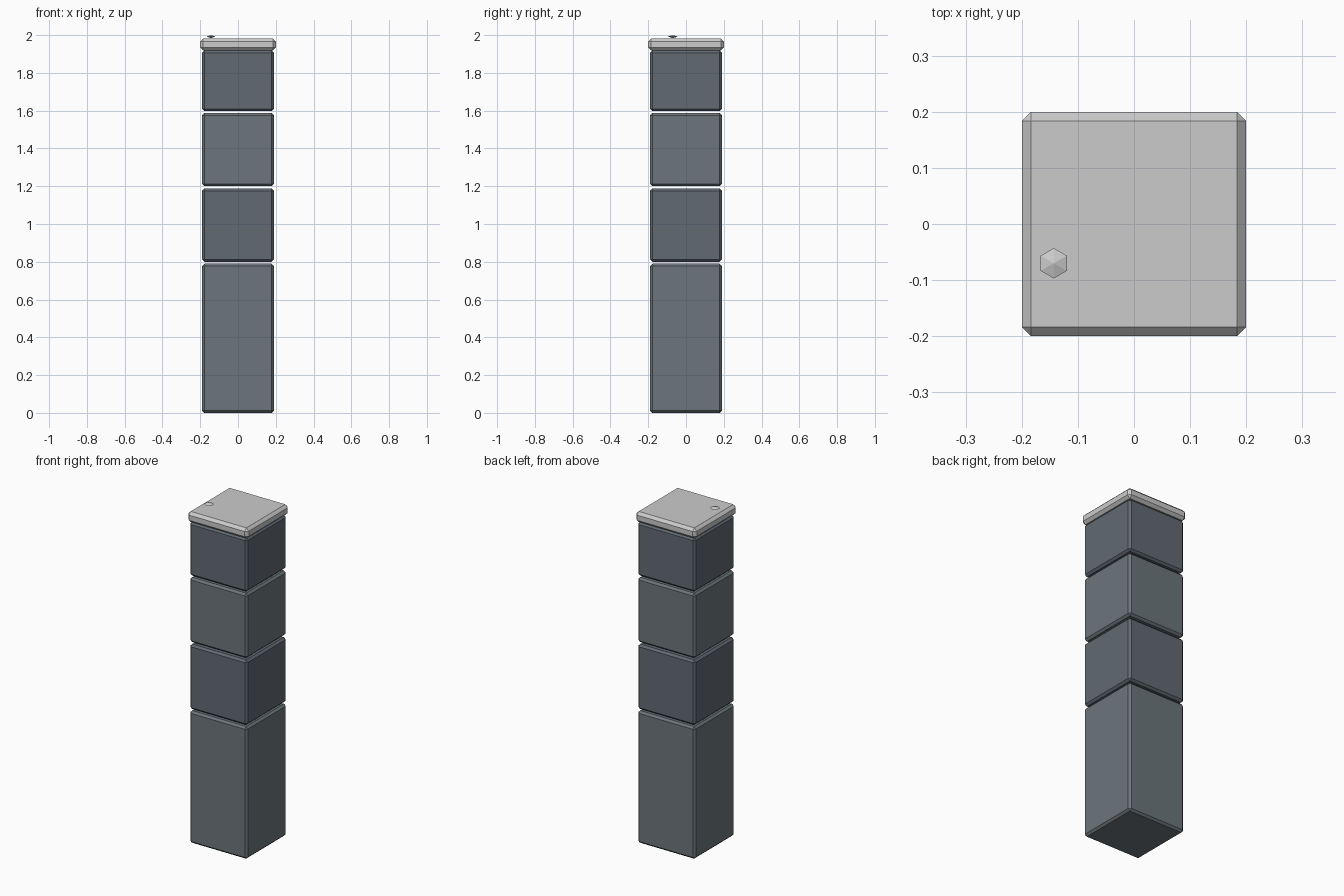
import bpy, bmesh
from math import pi
from mathutils import Matrix

if "Cube" in bpy.data.objects:
    bpy.data.objects.remove(bpy.data.objects["Cube"])


def material(name, rgb):
    m = bpy.data.materials.new(name)
    m.diffuse_color = (*rgb, 1)
    m.use_nodes = True
    m.node_tree.nodes["Principled BSDF"].inputs["Base Color"].default_value = m.diffuse_color
    return m


def add_object(name, bm, mat):
    bmesh.ops.recalc_face_normals(bm, faces=bm.faces)
    me = bpy.data.meshes.new(name)
    bm.to_mesh(me)
    bm.free()
    me.materials.append(mat)
    ob = bpy.data.objects.new(name, me)
    bpy.context.collection.objects.link(ob)
    return ob


def chamfered_box(name, half, z0, z1, chamfer, mat):
    bm = bmesh.new()
    size = Matrix.Diagonal((2 * half, 2 * half, z1 - z0, 1))
    bmesh.ops.create_cube(bm, size=1, matrix=Matrix.Translation((0, 0, (z0 + z1) / 2)) @ size)
    bmesh.ops.bevel(bm, geom=list(bm.edges), offset=chamfer, segments=1,
                    profile=0.5, affect='EDGES', clamp_overlap=True)
    return add_object(name, bm, mat)


slate = material("slate", (0.15, 0.18, 0.20))
dark_slate = material("dark_slate", (0.12, 0.145, 0.17))
pale = material("pale_grey", (0.60, 0.63, 0.63))

# Stacked column blocks with narrow gaps
blocks = [("base_block", 0.0, 0.79, slate),
          ("lower_block", 0.80, 1.188, dark_slate),
          ("middle_block", 1.20, 1.587, slate),
          ("upper_block", 1.597, 1.918, dark_slate)]
for name, z0, z1, mat in blocks:
    chamfered_box(name, 0.19, z0, z1, 0.012, mat)

# Flat cap slab
chamfered_box("cap_slab", 0.2, 1.918, 1.981, 0.016, pale)

# Small six-sided stud floating just above the cap
bm = bmesh.new()
centre = Matrix.Translation((-0.143, -0.07, 1.992))
for flip in (1, -1):
    bmesh.ops.create_cone(bm, cap_ends=False, segments=6, radius1=0.027, radius2=0, depth=0.008,
                          matrix=centre @ Matrix.Translation((0, 0, 0.004 * flip))
                          @ Matrix.Rotation(0 if flip > 0 else pi, 4, 'X'))
bmesh.ops.remove_doubles(bm, verts=bm.verts, dist=0.001)
add_object("cap_stud", bm, pale)
